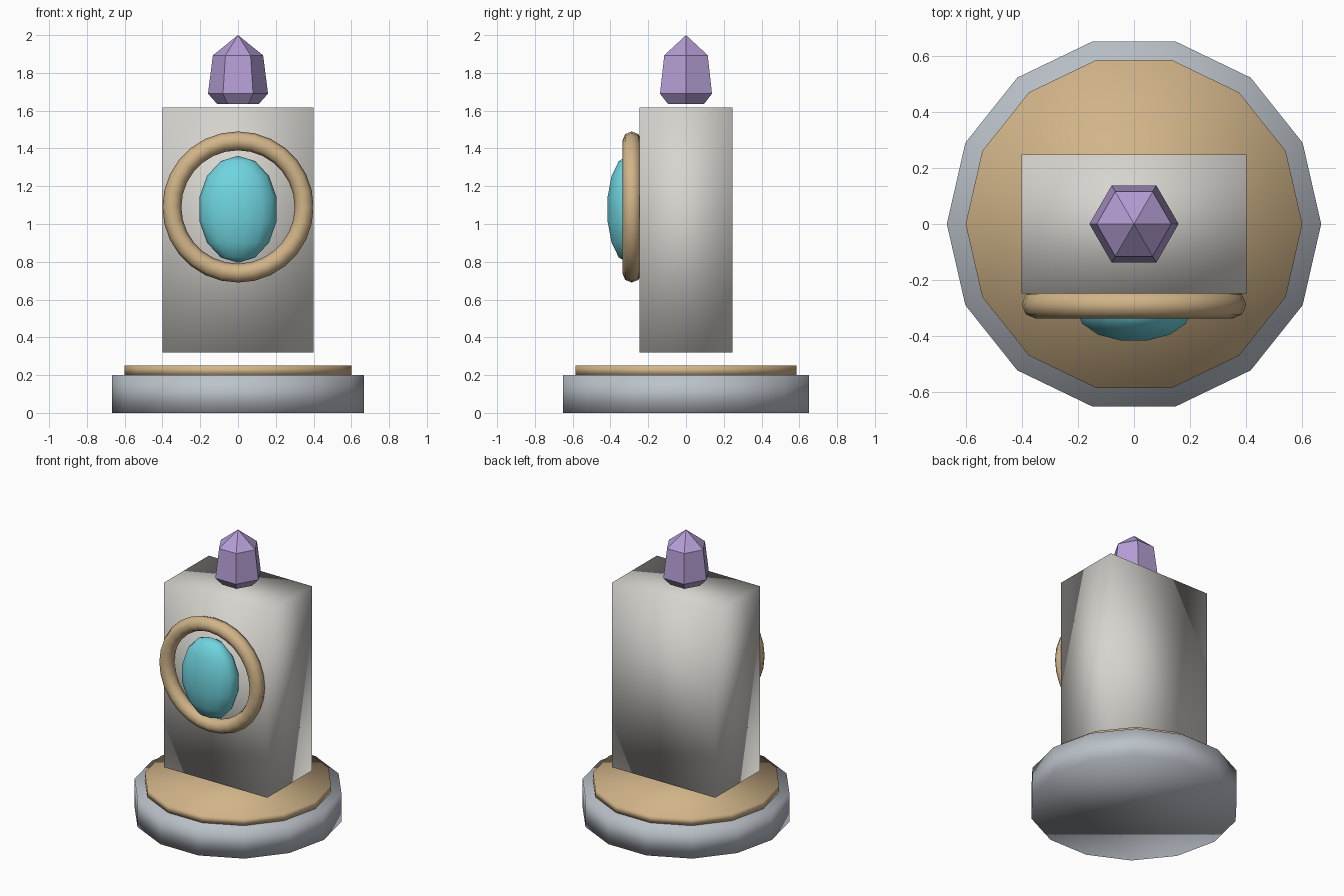
import bpy
from math import pi, sin, cos

if "Cube" in bpy.data.objects:
    bpy.data.objects.remove(bpy.data.objects["Cube"])


def material(name, rgb):
    m = bpy.data.materials.new(name)
    m.diffuse_color = (*rgb, 1)
    m.use_nodes = True
    m.node_tree.nodes["Principled BSDF"].inputs["Base Color"].default_value = m.diffuse_color
    return m


def finish(name, mat, smooth=True):
    o = bpy.context.object
    o.name = name
    o.data.materials.append(mat)
    bpy.ops.object.transform_apply(location=False, rotation=True, scale=True)
    if smooth:
        bpy.ops.object.shade_smooth()
    return o


def disc(name, radius, z0, z1, mat):
    # 14-sided disc with a corner on the x axis
    bpy.ops.mesh.primitive_cylinder_add(vertices=14, radius=radius, depth=z1 - z0,
                                        location=(0, 0, (z0 + z1) / 2), rotation=(0, 0, pi / 2))
    return finish(name, mat)


steel = material("steel", (0.50, 0.54, 0.59))
stone = material("stone", (0.68, 0.66, 0.62))
gold = material("gold", (0.64, 0.46, 0.25))
cyan = material("cyan", (0.16, 0.66, 0.74))
purple = material("purple", (0.46, 0.34, 0.66))

# Round base and its inlay
disc("base", 0.667, 0.0, 0.2, steel)
disc("base_inlay", 0.6, 0.2, 0.25, gold)

# Floating block
bpy.ops.mesh.primitive_cube_add(size=1, location=(0, 0, 0.967))
bpy.context.object.scale = (0.8, 0.494, 1.297)
finish("pillar", stone)

# Ring on the front
bpy.ops.mesh.primitive_torus_add(major_radius=0.35, minor_radius=0.05, major_segments=28,
                                 minor_segments=8, location=(0, -0.287, 1.09),
                                 rotation=(pi / 2, 0, 0))
finish("ring", gold)

# Oval gem inside the ring
bpy.ops.mesh.primitive_uv_sphere_add(segments=14, ring_count=7, radius=1,
                                     location=(0, -0.308, 1.078), rotation=(0, 0, pi / 2))
bpy.context.object.scale = (0.113, 0.21, 0.283)
finish("oval_gem", cyan)

# Six-sided crystal on top: stacked hexagons closed by a tip
levels = [(0.11, 1.635), (0.159, 1.69), (0.133, 1.893)]
verts = [(r * cos(i * pi / 3), r * sin(i * pi / 3), z) for r, z in levels for i in range(6)]
verts.append((0, 0, 2.0))
faces = [tuple(range(5, -1, -1))]
for i in range(6):
    j = (i + 1) % 6
    faces += [(k + i, k + j, k + 6 + j, k + 6 + i) for k in (0, 6)]
    faces.append((12 + i, 12 + j, 18))
mesh = bpy.data.meshes.new("crystal")
mesh.from_pydata(verts, [], faces)
crystal = bpy.data.objects.new("crystal", mesh)
mesh.materials.append(purple)
bpy.context.collection.objects.link(crystal)
